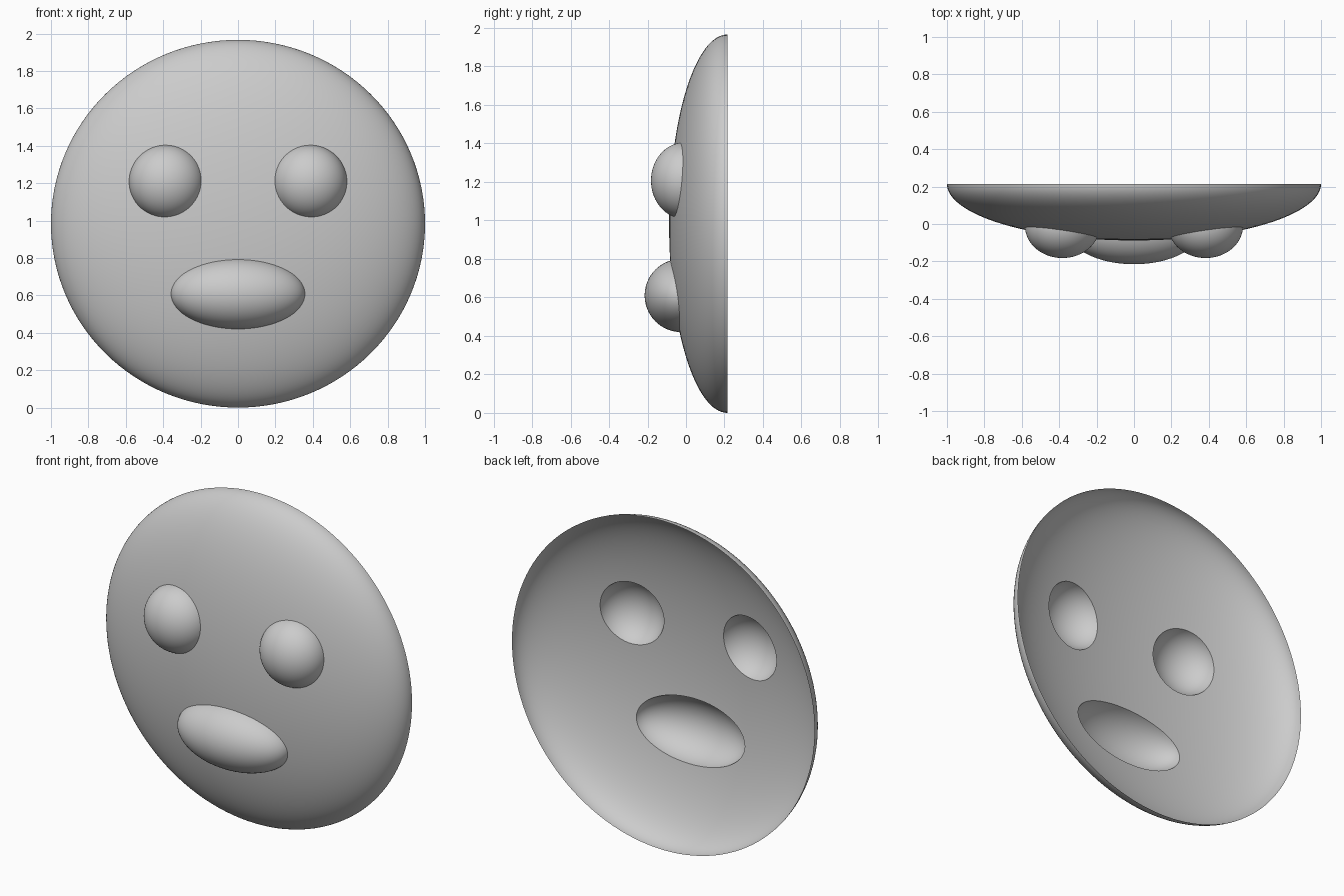
import bpy, bmesh, math
from mathutils import Matrix, Vector

cube = bpy.data.objects.get("Cube")
if cube:
    bpy.data.objects.remove(cube, do_unlink=True)

RIM_Y = 0.215

grey = bpy.data.materials.new("plain grey")
grey.use_nodes = True
grey.diffuse_color = (0.6, 0.6, 0.6, 1)
grey.node_tree.nodes["Principled BSDF"].inputs["Base Color"].default_value = (0.6, 0.6, 0.6, 1)


def ellipsoid(name, centre, radii, segments, rings):
    """Ellipsoid with its poles along y."""
    bm = bmesh.new()
    place = (Matrix.Translation(centre) @ Matrix.Diagonal(Vector(radii)).to_4x4()
             @ Matrix.Rotation(math.pi / 2, 4, "X"))
    bmesh.ops.create_uvsphere(bm, u_segments=segments, v_segments=rings,
                              radius=1, matrix=place)
    mesh = bpy.data.meshes.new(name)
    bm.to_mesh(mesh)
    bm.free()
    mesh.materials.append(grey)
    obj = bpy.data.objects.new(name, mesh)
    bpy.context.scene.collection.objects.link(obj)
    return obj


# Shallow dish face, with bulging eyes and mouth
face = ellipsoid("face_mask", (0, RIM_Y, 0.983), (1, 0.303, 0.983), 128, 64)
bulges = [ellipsoid(f"{side}_eye", (x, -0.01, 1.207), (0.2, 0.172, 0.198), 64, 32)
          for side, x in (("left", 0.383), ("right", -0.383))]
bulges.append(ellipsoid("mouth", (0, -0.025, 0.61), (0.36, 0.19, 0.19), 64, 32))

# Merge the bulges into the face
for bulge in bulges:
    mod = face.modifiers.new(bulge.name, "BOOLEAN")
    mod.operation = "UNION"
    mod.solver = "EXACT"
    mod.object = bulge
bpy.context.view_layer.update()
merged = bpy.data.meshes.new_from_object(
    face.evaluated_get(bpy.context.evaluated_depsgraph_get()))
face.modifiers.clear()
face.data = merged
for bulge in bulges:
    bpy.data.objects.remove(bulge, do_unlink=True)

# Open the back so that only the thin front shell stays
bm = bmesh.new()
bm.from_mesh(merged)
bmesh.ops.delete(bm, geom=[v for v in bm.verts if v.co.y > RIM_Y + 0.001], context="VERTS")
bm.to_mesh(merged)
bm.free()

# Smooth surfaces with a crease around each bulge
bpy.ops.object.select_all(action="DESELECT")
face.select_set(True)
bpy.context.view_layer.objects.active = face
bpy.ops.object.shade_smooth_by_angle(angle=math.radians(30))
